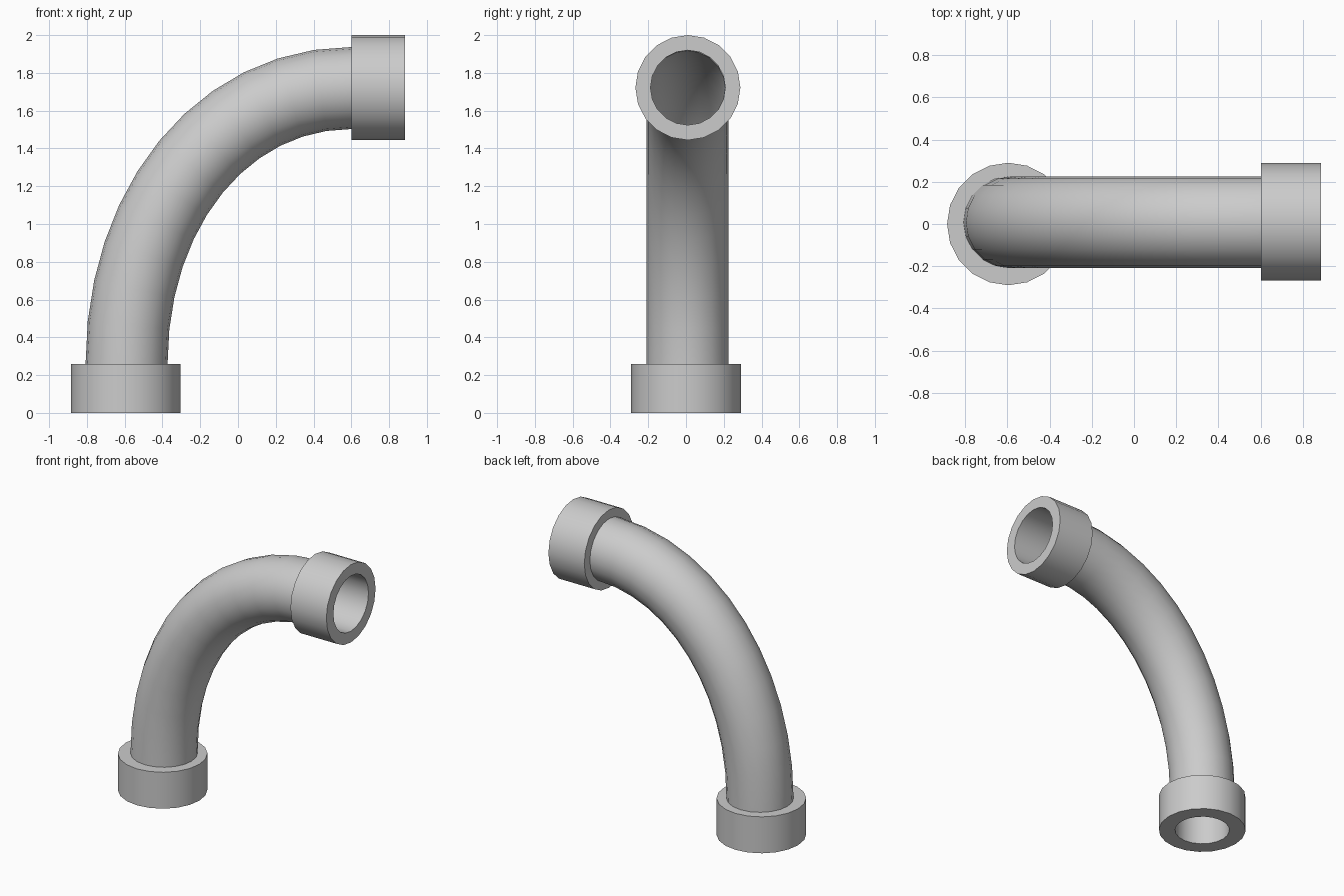
import bpy, bmesh, math
from mathutils import Vector
from mathutils.geometry import interpolate_bezier

if "Cube" in bpy.data.objects:
    bpy.data.objects.remove(bpy.data.objects["Cube"])

SIDES = 20


def hollow_tube(name, path, r_out, r_in):
    """Sweep a walled round section along a path lying in the xz plane."""
    bm = bmesh.new()
    side = Vector((0, 1, 0))
    stations = []
    for i, (p, t) in enumerate(path):
        across = t.cross(side).normalized()
        rings = []
        for r in (r_out, r_in):
            ring = []
            for k in range(SIDES):
                a = math.tau * k / SIDES
                ring.append(bm.verts.new(p + r * (math.cos(a) * across + math.sin(a) * side)))
            rings.append(ring)
        stations.append(rings)

    def bridge(a, b):
        for k in range(SIDES):
            n = (k + 1) % SIDES
            bm.faces.new((a[k], a[n], b[n], b[k]))

    for s, e in zip(stations, stations[1:]):
        bridge(s[0], e[0])
        bridge(e[1], s[1])
    bridge(stations[0][1], stations[0][0])
    bridge(stations[-1][0], stations[-1][1])
    bmesh.ops.recalc_face_normals(bm, faces=bm.faces)
    mesh = bpy.data.meshes.new(name)
    bm.to_mesh(mesh)
    bm.free()
    obj = bpy.data.objects.new(name, mesh)
    bpy.context.collection.objects.link(obj)
    bpy.ops.object.select_all(action='DESELECT')
    obj.select_set(True)
    bpy.context.view_layer.objects.active = obj
    bpy.ops.object.shade_smooth_by_angle(angle=math.radians(35))
    return obj


UP, RIGHT = Vector((0, 0, 1)), Vector((1, 0, 0))

# Curved pipe: quarter bend from vertical to horizontal
start, end = Vector((-0.59, 0.008, 0.26)), Vector((0.602, 0.008, 1.72))
k = 0.571
h1 = start + UP * k * (end.z - start.z)
h2 = end - RIGHT * k * (end.x - start.x)
pts = interpolate_bezier(start, h1, h2, end, 13)
tangents = [UP] + [(b - a).normalized() for a, b in zip(pts, pts[2:])] + [RIGHT]
hollow_tube("bent_pipe", list(zip(pts, tangents)), 0.217, 0.198)

# Collars at both ends
base = Vector((-0.595, 0, 0))
hollow_tube("bottom_collar", [(base, UP), (base + UP * 0.26, UP)], 0.29, 0.182)
tip = Vector((0.602, 0.01, 1.722))
hollow_tube("end_collar", [(tip, RIGHT), (tip + RIGHT * 0.283, RIGHT)], 0.278, 0.198)
